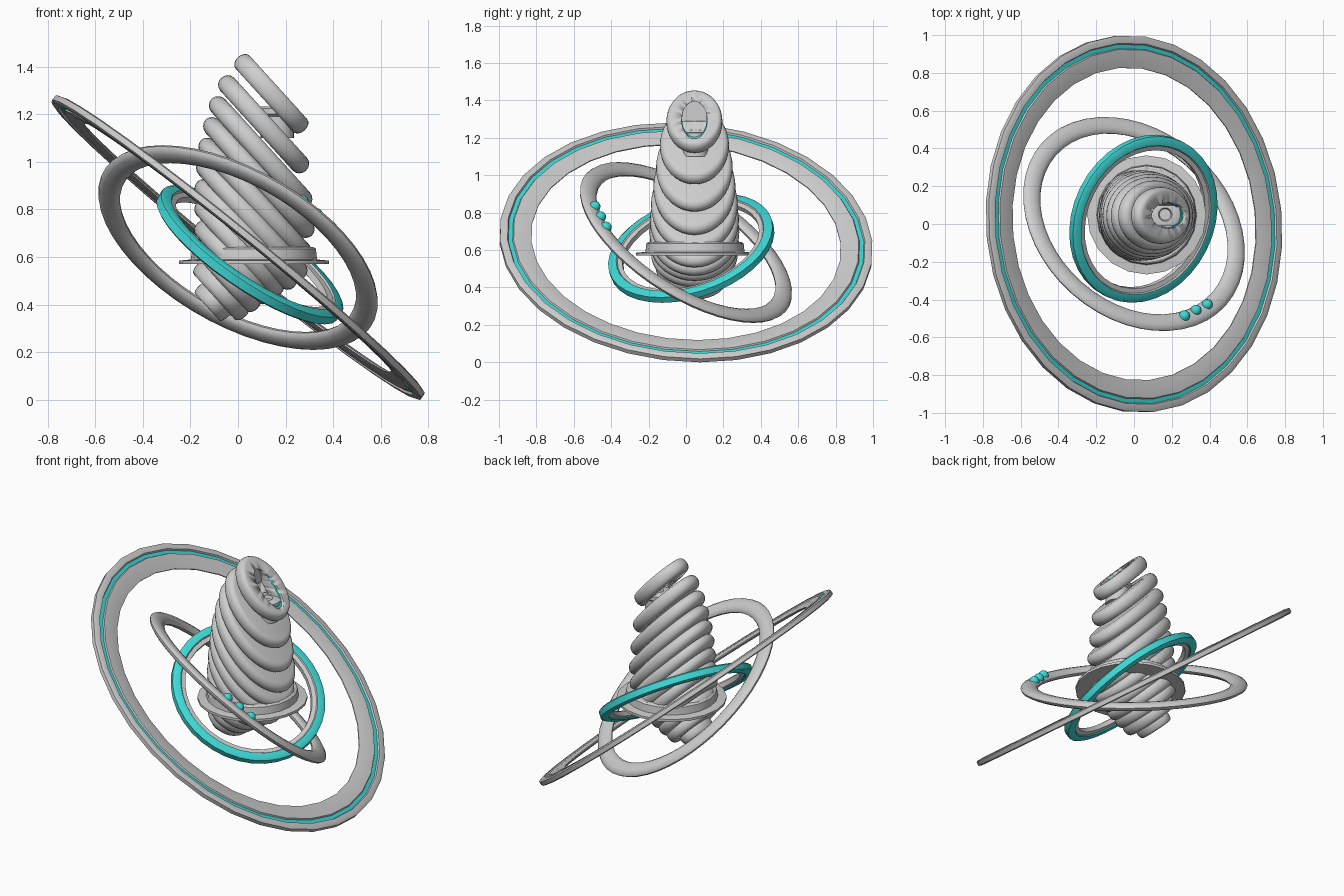
import bpy, bmesh, math
from mathutils import Vector, Matrix

cube = bpy.data.objects.get("Cube")
if cube:
    bpy.data.objects.remove(cube, do_unlink=True)


def material(name, color):
    m = bpy.data.materials.new(name)
    m.use_nodes = True
    m.diffuse_color = color
    m.node_tree.nodes["Principled BSDF"].inputs["Base Color"].default_value = color
    return m


GREY = material("light grey", (0.62, 0.62, 0.62, 1))
CYAN = material("cyan", (0.05, 0.7, 0.68, 1))


def lathe(name, profile, segs, matrix, cyan_edges=(), closed=True, angle=40):
    """Spin a (radius, height) profile about z; listed profile edges become cyan."""
    bm = bmesh.new()
    rings = []
    for r, z in profile:
        if r == 0:
            rings.append([bm.verts.new((0, 0, z))] * segs)
        else:
            rings.append([bm.verts.new((r * math.cos(a), r * math.sin(a), z))
                          for a in (math.tau * k / segs for k in range(segs))])
    n = len(profile)
    for i in range(n if closed else n - 1):
        lo, hi = rings[i], rings[(i + 1) % n]
        for k in range(segs):
            j = (k + 1) % segs
            quad = list(dict.fromkeys((lo[k], lo[j], hi[j], hi[k])))
            bm.faces.new(quad).material_index = int(i in cyan_edges)
    bmesh.ops.recalc_face_normals(bm, faces=bm.faces)
    bm.transform(matrix)
    mesh = bpy.data.meshes.new(name)
    bm.to_mesh(mesh)
    bm.free()
    mesh.materials.append(GREY)
    mesh.materials.append(CYAN)
    ob = bpy.data.objects.new(name, mesh)
    bpy.context.collection.objects.link(ob)
    bpy.ops.object.select_all(action="DESELECT")
    ob.select_set(True)
    bpy.context.view_layer.objects.active = ob
    bpy.ops.object.shade_smooth_by_angle(angle=math.radians(angle))
    return ob


def facing(centre, normal):
    """Placement whose z axis points along the normal."""
    turn = Vector(normal).to_track_quat("Z", "Y").to_matrix().to_4x4()
    return Matrix.Translation(centre) @ turn


def oval(radius, half_width, half_height, count=12):
    return [(radius + half_width * math.cos(math.tau * k / count),
             half_height * math.sin(math.tau * k / count)) for k in range(count)]


# Outer ring: rim, recessed cyan groove and tapered inner band, on both sides
half = [(1.0, 0.012), (0.985, 0.018), (0.96, 0.018), (0.955, 0.008),
        (0.932, 0.008), (0.927, 0.016), (0.88, 0.014), (0.83, 0.003)]
outer = half + [(r, -z) for r, z in reversed(half)]
lathe("outer_ring", outer, 32, facing((0, 0, 0.64), (0.81, 0.08, 1)), (3, 11))

# Middle ring with three beads
tilt = Vector((0.43, 0.49, 0.755)).normalized()
lathe("middle_ring", oval(0.6, 0.05, 0.025), 48, facing((0, 0, 0.64), tilt))
for k in range(3):
    bead = Vector((0.26 + 0.06 * k, -0.495 + 0.03 * k, 0.82 - 0.055 * k)) + tilt * 0.016
    ball = [(0.03 * math.sin(math.pi * i / 8), 0.03 * math.cos(math.pi * i / 8))
            for i in range(1, 8)]
    lathe(f"bead_{k + 1}", [(0, 0.03)] + ball + [(0, -0.03)], 12,
          facing(bead, tilt), range(8), False)

# Inner ring: cyan outside, grey inside
inner = [(0.457, -0.018), (0.457, 0.018), (0.445, 0.026), (0.41, 0.026),
         (0.405, 0.018), (0.38, 0.014), (0.38, -0.014), (0.405, -0.018),
         (0.41, -0.026), (0.445, -0.026)]
lathe("inner_ring", inner, 36, facing((0.05, 0.028, 0.61), (0.546, -0.27, 0.794)),
      (0, 1, 2, 7, 8, 9))

# Collar around the tower
collar = [(0.2, 0.57), (0.315, 0.57), (0.315, 0.585), (0.265, 0.59),
          (0.26, 0.635), (0.25, 0.642), (0.2, 0.642)]
lathe("collar", collar, 20, Matrix.Translation((0.067, 0.048, 0)), angle=30)

# Tower of slanted rounded discs: left x, right x, half depth
SLOPE, AXIS_Y, T = 1.1, 0.045, 0.04
lean = Matrix.Rotation(math.atan(SLOPE), 4, "Y")
discs = [(0.0, 0.28, 0.15), (-0.07, 0.285, 0.185), (-0.11, 0.3, 0.205),
         (-0.135, 0.31, 0.22), (-0.155, 0.3, 0.232), (-0.165, 0.28, 0.238),
         (-0.17, 0.235, 0.24), (-0.17, 0.18, 0.238), (-0.17, 0.13, 0.232),
         (-0.17, 0.08, 0.21), (-0.17, 0.03, 0.18), (-0.16, -0.04, 0.12)]
tower = []
for i, (left, right, depth) in enumerate(discs):
    reach = (right - left) / 2
    mid_z = 1.47 - 0.087 * i - SLOPE * reach - 0.03
    long_r = reach * math.hypot(1, SLOPE)
    rim = [(1 - 0.14 * (1 - math.cos(a)), T * math.sin(a))
           for a in (math.pi * (k / 8 - 0.5) for k in range(9))]
    place = (Matrix.Translation(((left + right) / 2, AXIS_Y, mid_z)) @ lean
             @ Matrix.Diagonal((long_r, depth, 1, 1)))
    tower.append(lathe(f"tower_disc_{i + 1}", [(0, -T)] + rim + [(0, T)], 40,
                       place, closed=False))

# Arched alcove cut into the top of the tower
cutter = lathe("alcove_cutter", [(0, 0), (1, 0), (1, 0.5), (0, 0.5)], 32,
               Matrix.Translation((0.085, AXIS_Y, 1.295))
               @ Matrix.Rotation(math.pi / 2, 4, "Y")
               @ Matrix.Diagonal((0.1, 0.068, 1, 1)), closed=False)
cutter.hide_render = True
for disc in tower[:3]:
    cut = disc.modifiers.new("alcove", "BOOLEAN")
    cut.operation = "DIFFERENCE"
    cut.object = cutter
    cut.solver = "EXACT"
    bpy.context.view_layer.objects.active = disc
    bpy.ops.object.modifier_apply(modifier="alcove")
bpy.data.objects.remove(cutter, do_unlink=True)

# Cyan trim around the alcove, and the hollow pedestal in it
lathe("alcove_trim", oval(1, 0.06, 0.006, 8), 36,
      Matrix.Translation((0.158, AXIS_Y, 1.302)) @ lean
      @ Matrix.Diagonal((0.142, 0.07, 1, 1)), range(8))
pedestal = [(0, 1.1), (0.07, 1.1), (0.07, 1.19), (0.082, 1.2), (0.082, 1.225),
            (0.072, 1.232), (0.036, 1.232), (0.03, 1.215), (0, 1.215)]
lathe("pedestal", pedestal, 24, Matrix.Translation((0.165, 0.05, 0)), closed=False)
